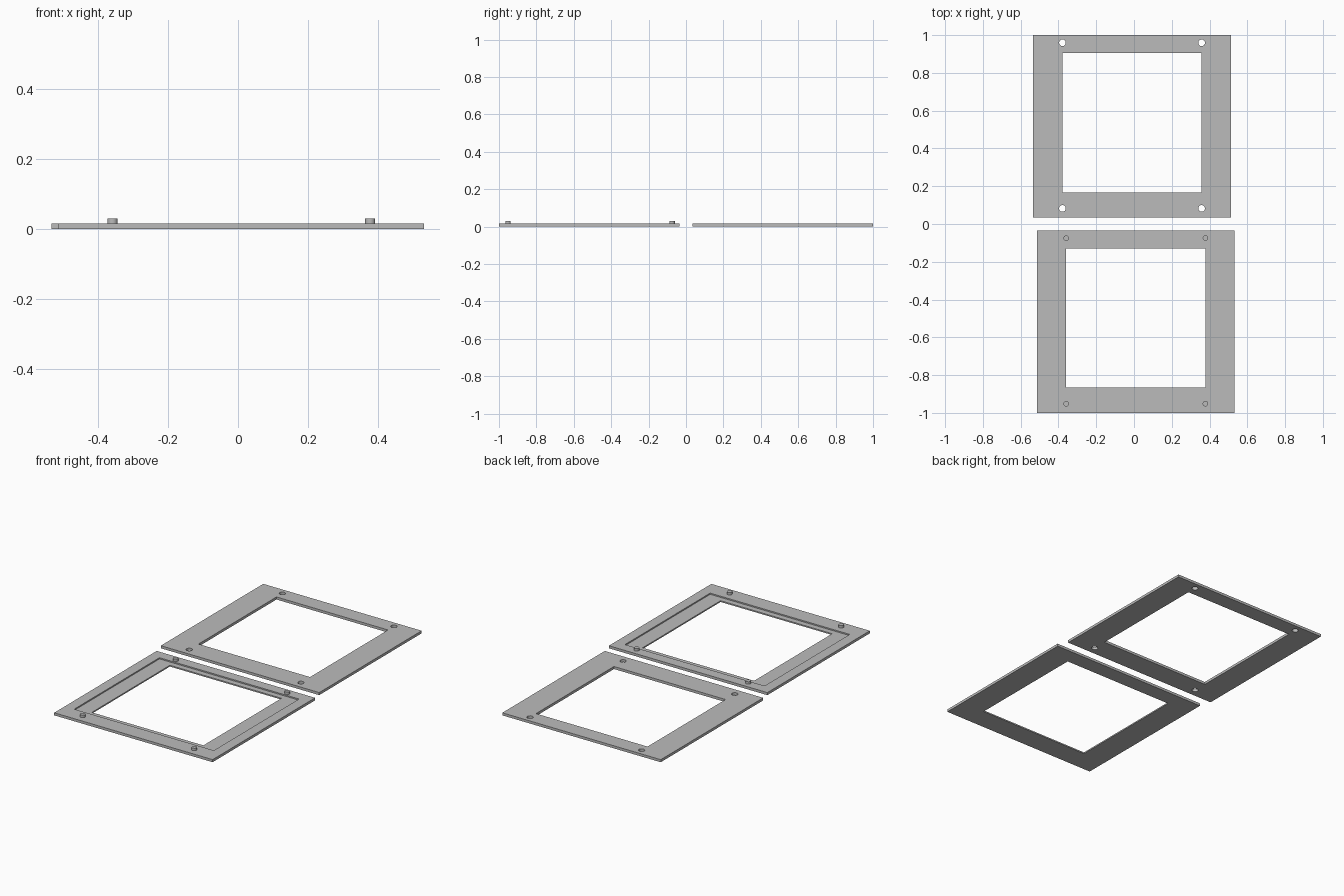
import bpy
import math

THICK = 0.0155      # plate thickness
PLATE = (1.046, 0.966)
OPENING = (0.737, 0.736)
RECESS = (0.922, 0.804)
RECESS_FLOOR = 0.008
PIN_SPACING = (0.737, 0.877)

default_cube = bpy.data.objects.get("Cube")
if default_cube:
    bpy.data.objects.remove(default_cube, do_unlink=True)

grey = bpy.data.materials.new("matte grey")
grey.use_nodes = True
grey.diffuse_color = (0.5, 0.5, 0.5, 1)
grey.node_tree.nodes["Principled BSDF"].inputs["Base Color"].default_value = (0.5, 0.5, 0.5, 1)


def finish(obj, name):
    obj.name = name
    obj.data.materials.append(grey)
    return obj


def box(name, centre, size, z0, z1):
    bpy.ops.mesh.primitive_cube_add(size=1, location=(*centre, (z0 + z1) / 2))
    obj = bpy.context.object
    obj.scale = (*size, z1 - z0)
    bpy.ops.object.transform_apply(location=False, rotation=False, scale=True)
    return finish(obj, name)


def cylinder(name, centre, radius, z0, z1):
    bpy.ops.mesh.primitive_cylinder_add(vertices=32, radius=radius, depth=z1 - z0,
                                        location=(*centre, (z0 + z1) / 2))
    bpy.ops.object.shade_smooth_by_angle(angle=math.radians(30))
    return finish(bpy.context.object, name)


def cut(target, cutter):
    """Subtract the cutter from the target and discard it."""
    cutter.hide_render = True
    mod = target.modifiers.new("cut", "BOOLEAN")
    mod.operation = "DIFFERENCE"
    mod.solver = "EXACT"
    mod.object = cutter
    bpy.context.view_layer.objects.active = target
    bpy.ops.object.modifier_apply(modifier=mod.name)
    bpy.data.objects.remove(cutter, do_unlink=True)


def corners(centre):
    """Four pin positions, slightly forward of the window centre."""
    for side, sx in (("right", -1), ("left", 1)):
        for end, sy in (("front", -1), ("back", 1)):
            yield (f"{end}_{side}", (centre[0] + sx * PIN_SPACING[0] / 2,
                                     centre[1] + sy * PIN_SPACING[1] / 2 + 0.004))


def frame(name, plate_centre):
    """Flat plate with a window set a little behind its middle."""
    plate = box(name, plate_centre, PLATE, 0, THICK)
    window = (plate_centre[0], plate_centre[1] + 0.019)
    cut(plate, box("window_cutter", window, OPENING, -0.1, 0.1))
    return plate, window


# Front half: film recess around the window, locating pegs at the corners
front_plate, front_window = frame("peg_frame", (0.0095, -0.517))
cut(front_plate, box("recess_cutter", front_window, RECESS, RECESS_FLOOR, 0.1))
for label, spot in corners((front_window[0], front_window[1] - 0.019)):
    cylinder(f"peg_{label}", spot, 0.0145, THICK, 0.03)

# Back half: plain plate with matching through holes
back_plate, back_window = frame("hole_frame", (-0.0105, 0.517))
for label, spot in corners((back_window[0], back_window[1] - 0.019)):
    cut(back_plate, cylinder(f"hole_cutter_{label}", spot, 0.0175, -0.1, 0.1))
